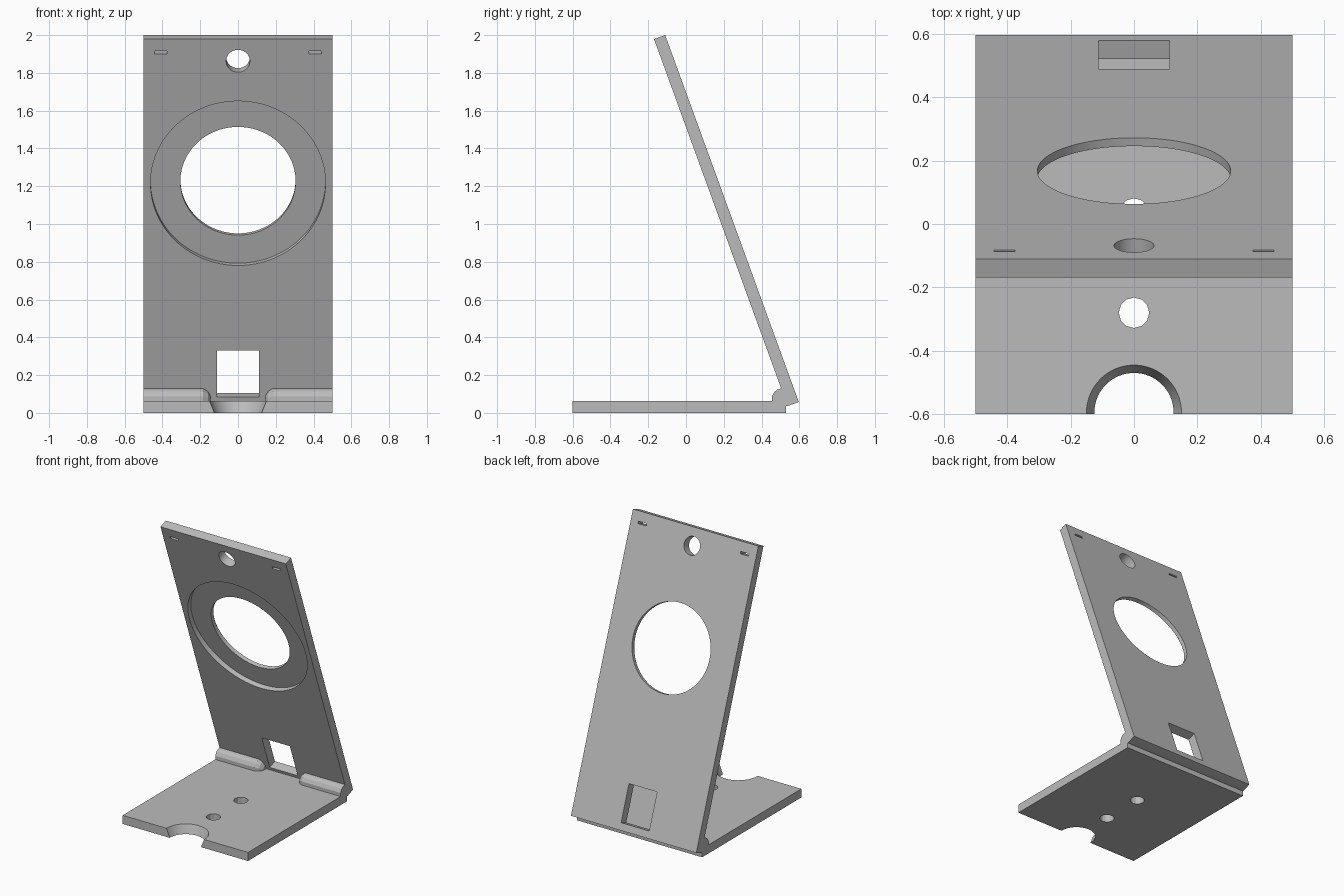
import bpy, bmesh, math
from mathutils import Matrix, Vector

cube = bpy.data.objects.get("Cube")
if cube:
    bpy.data.objects.remove(cube)

grey = bpy.data.materials.new("plain grey")
grey.use_nodes = True
colour = (0.5, 0.5, 0.5, 1)
grey.diffuse_color = colour
grey.node_tree.nodes["Principled BSDF"].inputs["Base Color"].default_value = colour

# Leaning frame of the back plate: across, down the slope, out of the back
TILT = math.radians(20)
THICK = 0.063
s, c = math.sin(TILT), math.cos(TILT)
down, back = Vector((0, s, -c)), Vector((0, c, s))
top_edge = Vector((0, -0.11, 2.0))


def on_plate(x, v, n):
    """Matrix placing a shape at x, v down the slope and n off the back face."""
    m = Matrix((Vector((1, 0, 0)), -down, -back)).transposed().to_4x4()
    m.translation = top_edge + Vector((x, 0, 0)) + down * v + back * n
    return m


def add_object(name, bm):
    bmesh.ops.recalc_face_normals(bm, faces=bm.faces[:])
    mesh = bpy.data.meshes.new(name)
    bm.to_mesh(mesh)
    bm.free()
    mesh.materials.append(grey)
    obj = bpy.data.objects.new(name, mesh)
    bpy.context.collection.objects.link(obj)
    return obj


def loft(name, rings):
    """Solid through successive rings of points, capped at both ends."""
    bm = bmesh.new()
    loops = [[bm.verts.new(p) for p in ring] for ring in rings]
    n = len(loops[0])
    for a, b in zip(loops, loops[1:]):
        for i in range(n):
            j = (i + 1) % n
            bm.faces.new((a[i], a[j], b[j], b[i]))
    bm.faces.new(loops[0])
    bm.faces.new(loops[-1])
    return add_object(name, bm)


def cut(target, matrix, r1, r2, depth, sides=96):
    """Cut a round or conical hole."""
    bm = bmesh.new()
    bmesh.ops.create_cone(bm, cap_ends=True, segments=sides, radius1=r1,
                          radius2=r2, depth=depth, matrix=matrix)
    apply_cut(target, add_object("cutter", bm))


def cut_box(target, matrix, size):
    bm = bmesh.new()
    bmesh.ops.create_cube(bm, size=1, matrix=matrix @ Matrix.Diagonal((*size, 1)))
    apply_cut(target, add_object("cutter", bm))


def apply_cut(target, cutter):
    cutter.hide_render = True
    mod = target.modifiers.new("cut", 'BOOLEAN')
    mod.operation = 'DIFFERENCE'
    mod.solver = 'EXACT'
    mod.object = cutter
    bpy.context.view_layer.objects.active = target
    bpy.ops.object.modifier_apply(modifier=mod.name)
    bpy.data.objects.remove(cutter)


# Folded body: flat base and leaning plate in one side profile
BASE_TOP = 0.062
front_top = top_edge - back * THICK
fold = front_top + down * ((front_top.z - BASE_TOP) / c)
heel = top_edge + down * 2.067
toe = heel - back * THICK
profile = [(-0.6, 0), (0.53, 0), (0.53, toe.z), (toe.y, toe.z), (heel.y, heel.z),
           (top_edge.y, top_edge.z), (front_top.y, front_top.z),
           (fold.y, fold.z), (-0.6, BASE_TOP)]
body = loft("stand_body", [[(x, y, z) for y, z in profile] for x in (-0.5, 0.5)])

# Plate openings: ring recess, large hole, top hole, window and two slots
mid = -THICK / 2
RING_V = 0.812
cut(body, on_plate(0, RING_V, -THICK - 0.015), 0.463, 0.463, 0.1)
cut(body, on_plate(0, RING_V, mid), 0.305, 0.305, 0.3)
cut(body, on_plate(0, 0.123, mid), 0.063, 0.063, 0.3, 48)
cut_box(body, on_plate(0, 1.885, mid), (0.224, 0.263, 0.1))
for side in (-1, 1):
    cut_box(body, on_plate(side * 0.408, 0.075, mid), (0.066, 0.016, 0.3))

# Base openings: two small holes and the flared finger notch
for y in (-0.28, 0.033):
    cut(body, Matrix.Translation((0, y, 0.03)), 0.048, 0.048, 0.2, 12)
cut(body, Matrix.Translation((0, -0.595, BASE_TOP / 2)), 0.117, 0.158, 0.102, 64)

# Corner beads with tapered inner ends
bead = [(0.53, 0.05), (0.455, 0.05), (0.455, 0.088), (0.468, 0.112),
        (0.485, 0.124), (0.503, 0.13), (0.53, 0.09)]
for side, label in ((1, "left"), (-1, "right")):
    rings = []
    for x, scale in ((0.5, 1), (0.185, 1), (0.16, 0.8), (0.145, 0.5)):
        rings.append([(side * x, 0.53 + (y - 0.53) * scale, 0.05 + (z - 0.05) * scale)
                      for y, z in bead])
    loft(label + "_corner_bead", rings)

# Smooth the round walls, keep the flat edges sharp
bpy.ops.object.select_all(action='DESELECT')
body.select_set(True)
bpy.context.view_layer.objects.active = body
bpy.ops.object.shade_smooth_by_angle(angle=math.radians(20))
